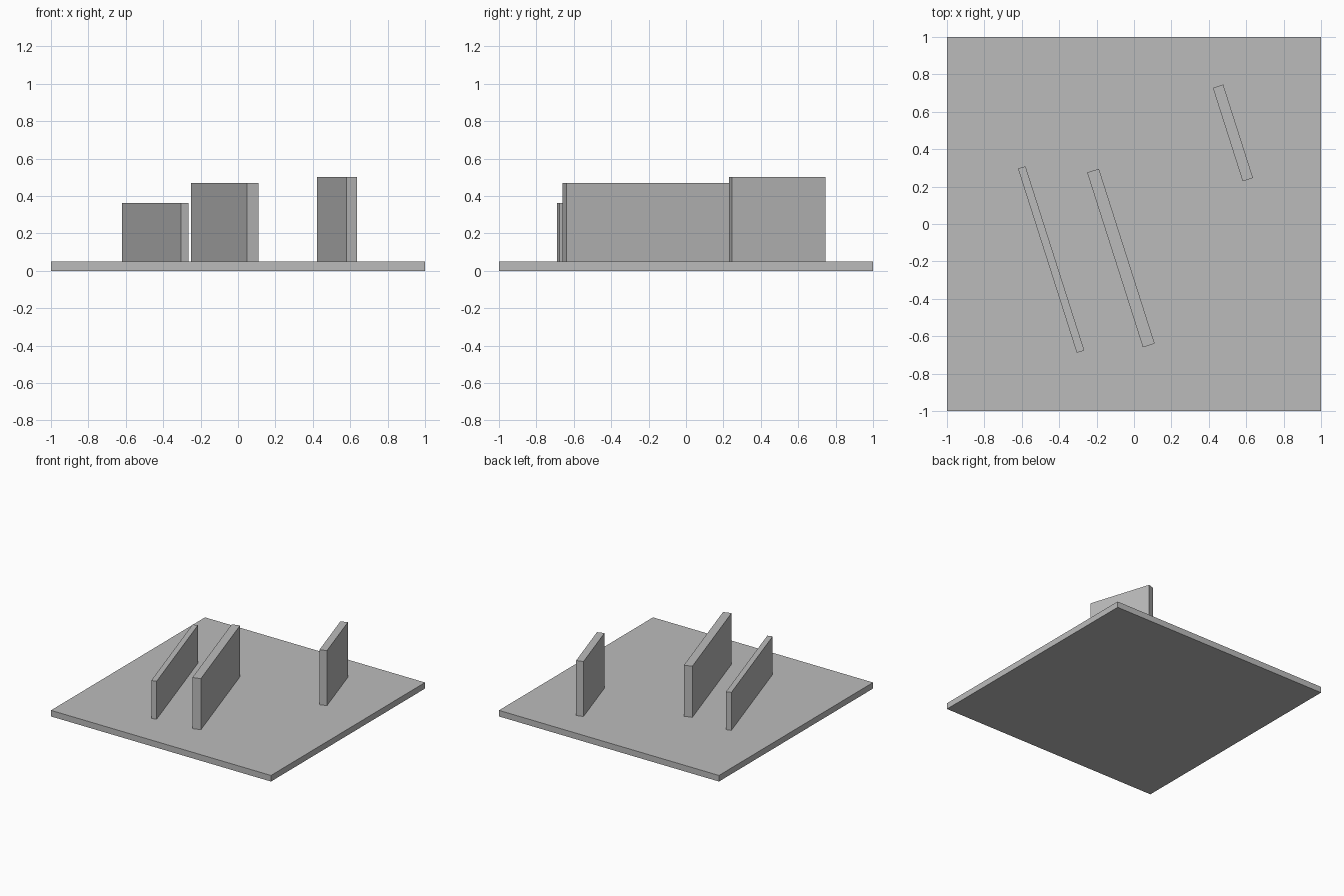
import bpy
from math import radians

cube = bpy.data.objects.get("Cube")
if cube:
    bpy.data.objects.remove(cube, do_unlink=True)

# One plain grey for everything
grey = bpy.data.materials.new("plain_grey")
grey.use_nodes = True
colour = (0.5, 0.5, 0.5, 1)
grey.diffuse_color = colour
grey.node_tree.nodes["Principled BSDF"].inputs["Base Color"].default_value = colour

BASE_TOP = 0.05


def block(name, x, y, bottom, top, width, length, angle=0):
    """A box standing between two heights, turned about z."""
    bpy.ops.mesh.primitive_cube_add(size=1, location=(x, y, (bottom + top) / 2))
    ob = bpy.context.object
    ob.name = name
    ob.scale = (width, length, top - bottom)
    ob.rotation_euler.z = radians(angle)
    ob.data.materials.append(grey)
    return ob


# Square ground slab
block("base_slab", 0, 0, 0, BASE_TOP, 2, 2)

# Three parallel upright walls
for name, x, y, top, width, length in (
    ("right_wall", -0.443, -0.19, 0.362, 0.042, 1.034),
    ("middle_wall", -0.07, -0.182, 0.47, 0.066, 0.981),
    ("left_wall", 0.529, 0.487, 0.502, 0.058, 0.524),
):
    block(name, x, y, BASE_TOP, top, width, length, 17.7)
